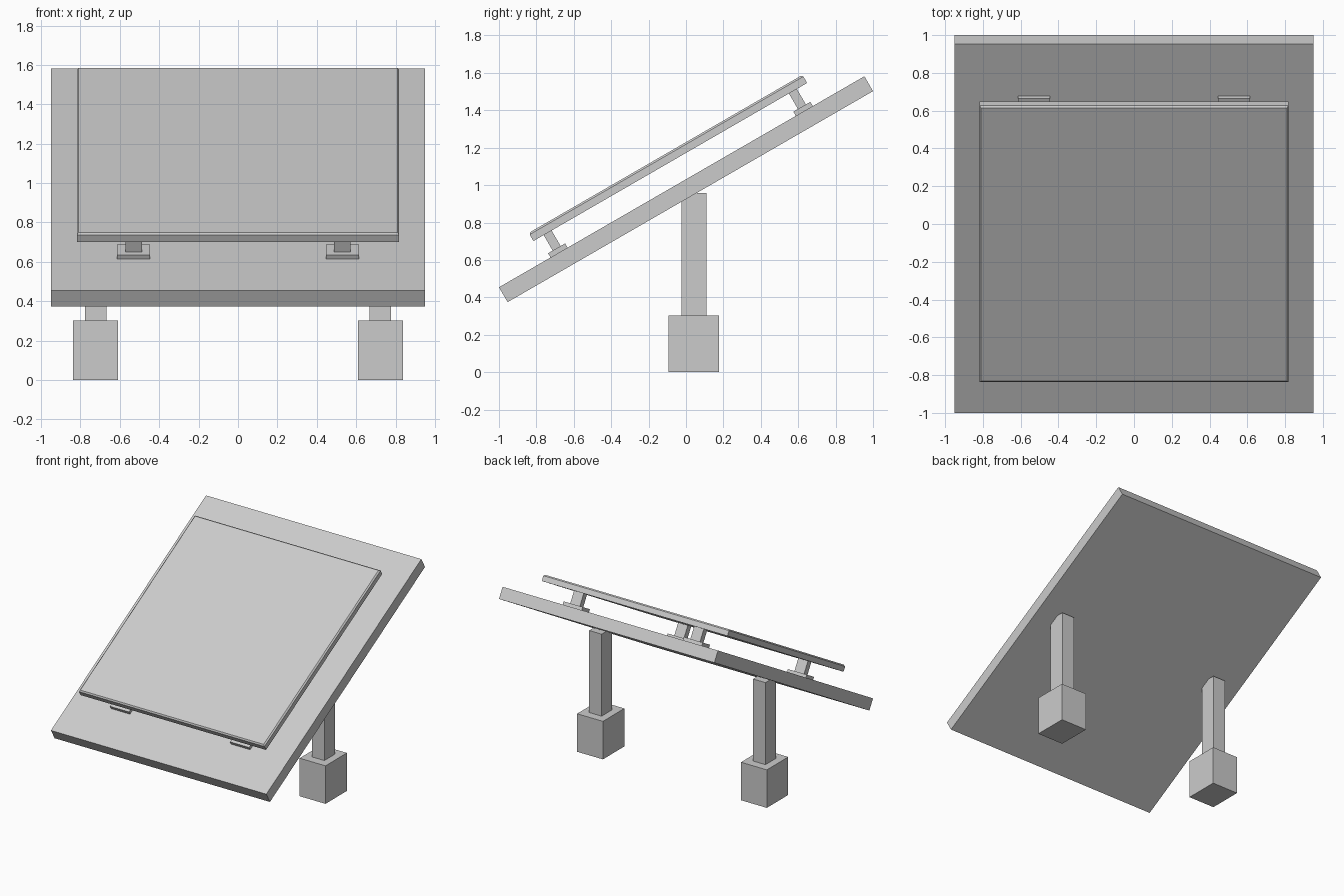
import bpy, bmesh, math
from mathutils import Matrix

if "Cube" in bpy.data.objects:
    bpy.data.objects.remove(bpy.data.objects["Cube"])

TILT = Matrix.Translation((0, 0, 0.978)) @ Matrix.Rotation(math.radians(30), 4, 'X')
FLAT = Matrix.Identity(4)


def box(name, center, size, frame=FLAT, chamfer=0.0):
    """Box in a given frame, with an optional chamfer round its top face."""
    bm = bmesh.new()
    bmesh.ops.create_cube(bm, size=1.0,
                          matrix=Matrix.Translation(center) @ Matrix.Diagonal((*size, 1)))
    if chamfer:
        top = max(bm.faces, key=lambda f: f.calc_center_median().z)
        bmesh.ops.bevel(bm, geom=list(top.edges), offset=chamfer, segments=1,
                        affect='EDGES', profile=0.5)
    mesh = bpy.data.meshes.new(name)
    bm.to_mesh(mesh)
    bm.free()
    obj = bpy.data.objects.new(name, mesh)
    obj.matrix_world = frame
    bpy.context.collection.objects.link(obj)
    return obj


# Tilted backing slab and the thin raised panel above it
box("backing_slab", (0, 0, 0), (1.9, 2.256, 0.092), TILT)
box("raised_panel", (0, 0, 0.193), (1.638, 1.69, 0.05), TILT, chamfer=0.01)

# Four standoffs: a foot plate and a short post each
for sx, xname in ((-1, "left"), (1, "right")):
    for sy, yname in ((-1, "lower"), (1, "upper")):
        x, y = sx * 0.53, sy * 0.757
        tag = f"{yname}_{xname}"
        box(f"standoff_plate_{tag}", (x, y, 0.059), (0.168, 0.105, 0.026), TILT)
        box(f"standoff_post_{tag}", (x, y, 0.12), (0.085, 0.049, 0.098), TILT)

    # Upright leg with its footing block
    box(f"leg_{xname}", (sx * 0.723, 0.043, 0.63), (0.11, 0.133, 0.654))
    box(f"footing_{xname}", (sx * 0.723, 0.042, 0.1515), (0.228, 0.27, 0.303))
